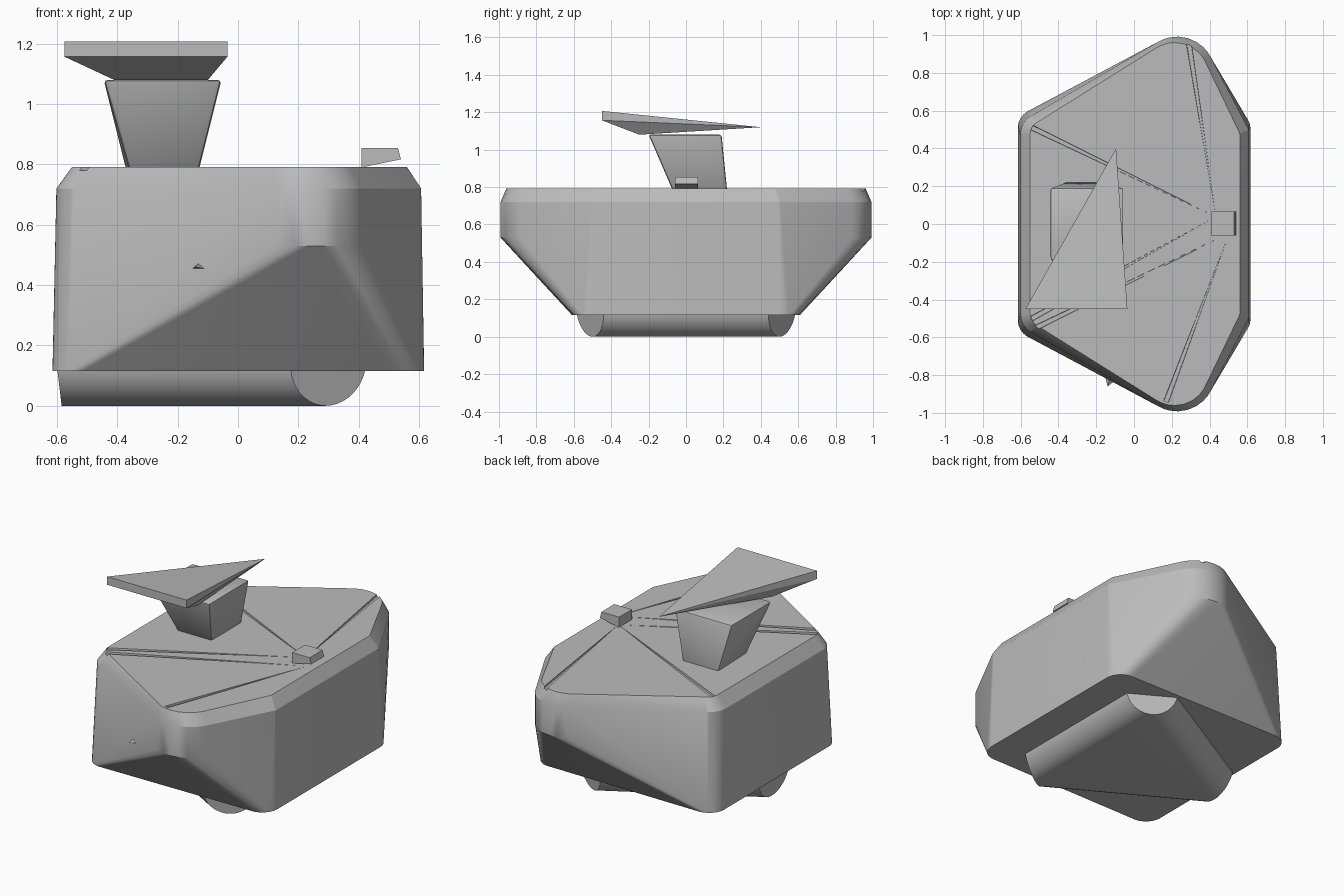
import bpy, bmesh
from math import sin, cos, pi, radians
from mathutils import Vector

cube = bpy.data.objects.get("Cube")
if cube:
    bpy.data.objects.remove(cube, do_unlink=True)

grey = bpy.data.materials.new("plain grey")
grey.use_nodes = True
grey.diffuse_color = (0.5, 0.5, 0.5, 1)
grey.node_tree.nodes["Principled BSDF"].inputs["Base Color"].default_value = (0.5, 0.5, 0.5, 1)


def hull(name, points, bevel=0):
    """Convex solid around the points, with coplanar faces merged."""
    bm = bmesh.new()
    for p in points:
        bm.verts.new(p)
    bmesh.ops.remove_doubles(bm, verts=bm.verts[:], dist=0.0005)
    bmesh.ops.convex_hull(bm, input=bm.verts[:])
    loose = [v for v in bm.verts if not v.link_faces]
    bmesh.ops.delete(bm, geom=loose, context='VERTS')
    bmesh.ops.dissolve_limit(bm, angle_limit=radians(0.5), verts=bm.verts[:], edges=bm.edges[:])
    if bevel:
        bmesh.ops.bevel(bm, geom=bm.edges[:], offset=bevel, segments=2, profile=0.5, affect='EDGES')
    bmesh.ops.recalc_face_normals(bm, faces=bm.faces[:])
    mesh = bpy.data.meshes.new(name)
    bm.to_mesh(mesh)
    bm.free()
    mesh.materials.append(grey)
    ob = bpy.data.objects.new(name, mesh)
    bpy.context.collection.objects.link(ob)
    return ob


def activate(ob):
    bpy.ops.object.select_all(action='DESELECT')
    ob.select_set(True)
    bpy.context.view_layer.objects.active = ob


def smooth(ob, angle=30):
    activate(ob)
    bpy.ops.object.shade_smooth_by_angle(angle=radians(angle))


def arc(prev, corner, nxt, r, steps=8):
    """Points rounding one corner of an outline."""
    c = Vector(corner)
    a, b = (Vector(prev) - c).normalized(), (Vector(nxt) - c).normalized()
    half = a.angle(b) / 2
    mid = c + (a + b).normalized() * r / sin(half)
    start = c + a * r / (sin(half) / cos(half)) - mid
    end = c + b * r / (sin(half) / cos(half)) - mid
    return [mid + (start * (1 - i / steps) + end * (i / steps)).normalized() * r
            for i in range(steps + 1)]


def loop(half_outline, z, only=None):
    """Rounded outline at height z, mirrored front to back."""
    half = [(x, y) for x, y, r in half_outline]
    full = [(half[0][0], 0)] + half + [(half[-1][0], 0)]
    pts = []
    for i, (x, y, r) in enumerate(half_outline):
        if only is None or i == only:
            for p in arc(full[i], full[i + 1], full[i + 2], r):
                pts += [(p.x, p.y, z), (p.x, -p.y, z)]
    return pts


# Body: rectangular floor, pointed hexagonal waist, chamfered roof
floor = [(-0.615, -0.61, 0.1), (0.617, -0.6, 0.1)]
waist = [(-0.602, -0.54, 0.12), (0.309, -1.07, 0.2), (0.607, -0.5, 0.03)]
roof = [(-0.55, -0.515, 0.08), (0.29, -1.04, 0.18), (0.56, -0.48, 0.02)]
body = hull("body", loop(floor, 0.115) + loop(waist, 0.53, only=1)
            + loop(waist, 0.72) + loop(roof, 0.792))

# Shallow panel grooves in the roof, running out from the small box
grooves = [((0.43, 0.04), (-0.54, 0.51)), ((0.43, 0.06), (0.29, 0.96)),
           ((0.50, -0.06), (0.17, -0.94)), ((0.48, -0.06), (-0.52, -0.55)),
           ((0.40, 0.02), (-0.54, -0.5))]
for start, end in grooves:
    a, b = Vector((*start, 0.792)), Vector((*end, 0.792))
    side = (b - a).cross(Vector((0, 0, 1))).normalized()
    pts = [a + Vector((0, 0, 0.02)), a - Vector((0, 0, 0.003))]
    for s in (-1, 1):
        pts += [b + side * 0.016 * s + Vector((0, 0, 0.02)),
                b + side * 0.012 * s - Vector((0, 0, 0.012))]
    cutter = hull("groove_cutter", pts)
    cut = body.modifiers.new("groove", 'BOOLEAN')
    cut.operation, cut.solver, cut.object = 'DIFFERENCE', 'EXACT', cutter
    activate(body)
    bpy.ops.object.modifier_apply(modifier=cut.name)
    bpy.data.objects.remove(cutter, do_unlink=True)
smooth(body, 25)

# Base: rounded triangular runner with a disc at each corner
pts = []
for angle, cx, cy in [(180, -0.602, 0), (60, 0.3, 0.515), (-60, 0.3, -0.515)]:
    a = radians(angle)
    out = Vector((cos(a), sin(a), 0))
    across = Vector((-sin(a), cos(a), 0))
    up = Vector((0, 0, 1)) + out * 0.12
    for i in range(40):
        t = 2 * pi * i / 40
        p = Vector((cx, cy, 0.145)) + (across * cos(t) + up * sin(t)) * 0.145
        if p.z < 0.21:
            pts.append(p)
smooth(hull("runner_base", pts))

# Flared tower
smooth(hull("tower", [(-0.37, 0.22, 0.78), (-0.13, 0.22, 0.78),
                      (-0.36, -0.07, 0.78), (-0.13, -0.07, 0.78),
                      (-0.445, 0.19, 1.08), (-0.055, 0.19, 1.08),
                      (-0.445, -0.2, 1.08), (-0.055, -0.2, 1.08)], bevel=0.012))

# Triangular sloping panel above the tower
hull("top_panel", [(-0.575, -0.45, 1.207), (-0.035, -0.45, 1.207),
                   (-0.575, -0.45, 1.157), (-0.035, -0.45, 1.157),
                   (-0.41, -0.25, 1.08), (-0.1, -0.25, 1.08), (-0.095, 0.4, 1.12)])

# Small box on the roof
hull("roof_box", [(x, y, z) for y in (-0.06, 0.065)
                  for x, z in [(0.41, 0.79), (0.41, 0.855), (0.53, 0.855), (0.54, 0.817)]])

# Small spike on the front flank
hull("flank_spike", [(-0.16, -0.78, 0.45), (-0.09, -0.82, 0.45),
                     (-0.125, -0.8, 0.48), (-0.14, -0.86, 0.46)])
